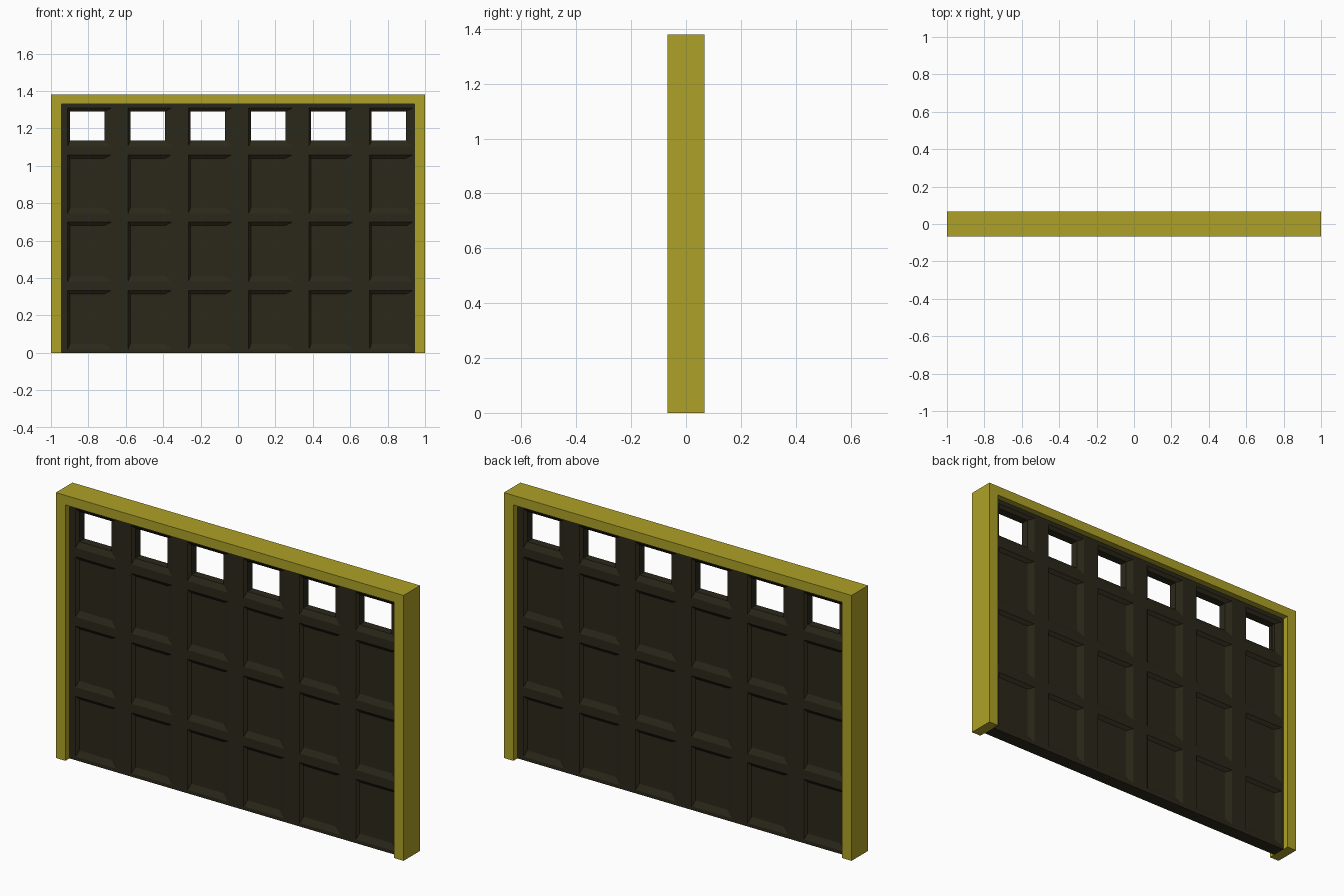
import bpy, bmesh, math
from mathutils import Matrix

if "Cube" in bpy.data.objects:
    bpy.data.objects.remove(bpy.data.objects["Cube"])

HALF_DEPTH = 0.068          # frame
DOOR_Y, RECESS = 0.035, 0.014
OPEN_X, OPEN_Z = 0.945, 1.33
LEFT, RIGHT, BOTTOM, TOP = 0.012, 0.035, 0.03, 0.018   # uneven bevel widths


def finish(bm, name, color):
    mesh = bpy.data.meshes.new(name)
    bm.to_mesh(mesh)
    bm.free()
    mat = bpy.data.materials.new(name + "_paint")
    mat.diffuse_color = (*color, 1)
    mat.use_nodes = True
    mat.node_tree.nodes["Principled BSDF"].inputs["Base Color"].default_value = mat.diffuse_color
    mesh.materials.append(mat)
    obj = bpy.data.objects.new(name, mesh)
    bpy.context.collection.objects.link(obj)
    return obj


# Surrounding frame: two jambs and a header in one extruded profile
bm = bmesh.new()
profile = [(-1, 0), (-OPEN_X, 0), (-OPEN_X, OPEN_Z), (OPEN_X, OPEN_Z),
           (OPEN_X, 0), (1, 0), (1, 1.38), (-1, 1.38)]
face = bm.faces.new([bm.verts.new((x, -HALF_DEPTH, z)) for x, z in profile])
ext = bmesh.ops.extrude_face_region(bm, geom=[face])
moved = [g for g in ext["geom"] if isinstance(g, bmesh.types.BMVert)]
bmesh.ops.translate(bm, verts=moved, vec=(0, 2 * HALF_DEPTH, 0))
bmesh.ops.recalc_face_normals(bm, faces=bm.faces[:])
finish(bm, "door_frame", (0.42, 0.355, 0.02))

# Door: inner rectangles of the panels, last row is open windows
columns = [(-0.806 + 0.3225 * i - 0.0925, -0.806 + 0.3225 * i + 0.0925)
           for i in range(6)]
rows = [(0.048, 0.315), (0.41, 0.68), (0.775, 1.04), (1.134, 1.29)]
xs, zs = [-OPEN_X], [0]
for a, b in columns:
    xs += [a - LEFT, b + RIGHT]
for a, b in rows:
    zs += [a - BOTTOM, b + TOP]
xs.append(OPEN_X)
zs.append(OPEN_Z)

bm = bmesh.new()


def corners(x0, x1, z0, z1, y):
    return [(x0, y, z0), (x1, y, z0), (x1, y, z1), (x0, y, z1)]


def quad(points):
    bm.faces.new([bm.verts.new(p) for p in points])


# Front skin: flat rails and stiles, bevelled panels and window openings
for i in range(len(xs) - 1):
    for j in range(len(zs) - 1):
        outer = corners(xs[i], xs[i + 1], zs[j], zs[j + 1], -DOOR_Y)
        if i % 2 == 0 or j % 2 == 0:
            quad(outer)
            continue
        inner = corners(*columns[i // 2], *rows[j // 2], -DOOR_Y + RECESS)
        for k in range(4):
            n = (k + 1) % 4
            quad([outer[k], outer[n], inner[n], inner[k]])
        if j // 2 < 3:
            quad(inner)
bmesh.ops.remove_doubles(bm, verts=bm.verts[:], dist=1e-5)

# Door edges and window reveals run back to the middle plane
border = [e for e in bm.edges if e.is_boundary]
ext = bmesh.ops.extrude_edge_only(bm, edges=border)
for v in ext["geom"]:
    if isinstance(v, bmesh.types.BMVert):
        v.co.y = 0
bmesh.ops.recalc_face_normals(bm, faces=bm.faces[:])
bm.faces.ensure_lookup_table()
if bm.faces[0].normal.y > 0:
    bmesh.ops.reverse_faces(bm, faces=bm.faces[:])

# Back skin is the front skin turned half a turn
dup = bmesh.ops.duplicate(bm, geom=bm.verts[:] + bm.edges[:] + bm.faces[:])
back = [g for g in dup["geom"] if isinstance(g, bmesh.types.BMVert)]
bmesh.ops.rotate(bm, verts=back, cent=(0, 0, 0),
                 matrix=Matrix.Rotation(math.pi, 3, 'Z'))
bmesh.ops.remove_doubles(bm, verts=bm.verts[:], dist=1e-4)
finish(bm, "panel_door", (0.024, 0.021, 0.01))
